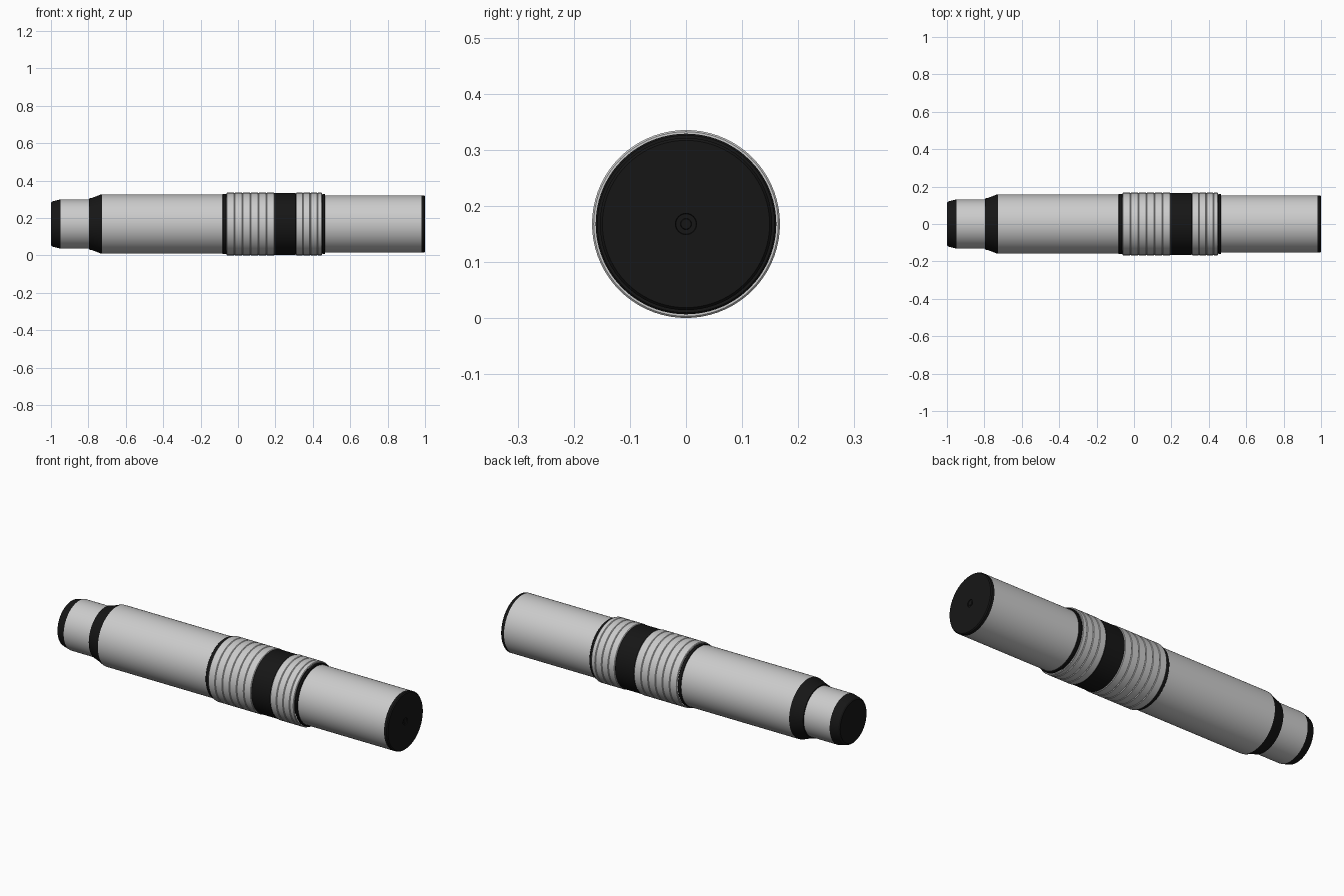
import bpy, bmesh, math

if "Cube" in bpy.data.objects:
    bpy.data.objects.remove(bpy.data.objects["Cube"])

SEG = 72
AXIS_Z = 0.168

black = bpy.data.materials.new("black_rubber")
black.diffuse_color = (0.008, 0.008, 0.008, 1)
black.use_nodes = True
black.node_tree.nodes["Principled BSDF"].inputs["Base Color"].default_value = black.diffuse_color


def lathe(name, profile, mat=None):
    """Revolve (x, radius) points, listed from -x to +x, around the long axis."""
    bm = bmesh.new()
    rings = []
    for x, r in profile:
        rings.append([bm.verts.new((x, r * math.cos(2 * math.pi * k / SEG),
                                    r * math.sin(2 * math.pi * k / SEG)))
                      for k in range(SEG)])
    for a, b in zip(rings, rings[1:]):
        for k in range(SEG):
            n = (k + 1) % SEG
            bm.faces.new((a[k], a[n], b[n], b[k]))
    bmesh.ops.remove_doubles(bm, verts=bm.verts, dist=1e-6)
    me = bpy.data.meshes.new(name)
    bm.to_mesh(me)
    bm.free()
    me.shade_smooth()
    me.set_sharp_from_angle(angle=math.radians(25))
    if mat:
        me.materials.append(mat)
    ob = bpy.data.objects.new(name, me)
    ob.location.z = AXIS_Z
    bpy.context.collection.objects.link(ob)
    return ob


def band(name, x0, x1, r, bevel, lip, mat=None):
    """Bevelled ring whose ends step inward to the lip radius."""
    return lathe(name, [(x0, lip), (x0, r - bevel), (x0 + bevel, r),
                        (x1 - bevel, r), (x1, r - bevel), (x1, lip)], mat)


# Tail end: cap, neck and shoulder
lathe("tail_cap", [(-1, 0), (-1, 0.112), (-0.995, 0.119), (-0.985, 0.123),
                   (-0.95, 0.131), (-0.95, 0.126)], black)
lathe("tail_neck", [(-0.95, 0.126), (-0.95, 0.131), (-0.79, 0.131)])
lathe("shoulder", [(-0.796, 0.131), (-0.796, 0.137), (-0.78, 0.140),
                   (-0.735, 0.157), (-0.727, 0.158)], black)

# Main tube and the tube on the other side of the grip
lathe("rear_tube", [(-0.727, 0.154), (-0.727, 0.158), (-0.08, 0.158)])
lathe("front_tube", [(0.463, 0.1535), (0.98, 0.1535), (0.98, 0.149)])

# Black collars around the grip
band("rear_collar", -0.082, -0.062, 0.161, 0.002, 0.156, black)
band("middle_collar", 0.194, 0.309, 0.165, 0.002, 0.158, black)
band("front_collar", 0.45, 0.466, 0.161, 0.003, 0.152, black)

# Grooved grip rings
for prefix, start, pitch, count in (("rear", -0.062, 0.0427, 6),
                                    ("front", 0.309, 0.0387, 3)):
    for i in range(count):
        x = start + i * pitch
        band(f"{prefix}_grip_ring_{i + 1}", x, x + pitch, 0.1675, 0.003, 0.161)
band("front_grip_ring_4", 0.4251, 0.45, 0.1675, 0.003, 0.161)

# Front end cap with a shallow round dimple and centre button
lathe("front_cap", [(0.98, 0.149), (0.98, 0.1535), (0.995, 0.1535), (1, 0.149),
                    (1, 0.019), (0.996, 0.018), (0.996, 0)], black)
lathe("centre_button", [(0.996, 0.010), (0.998, 0.009), (0.998, 0)], black)
